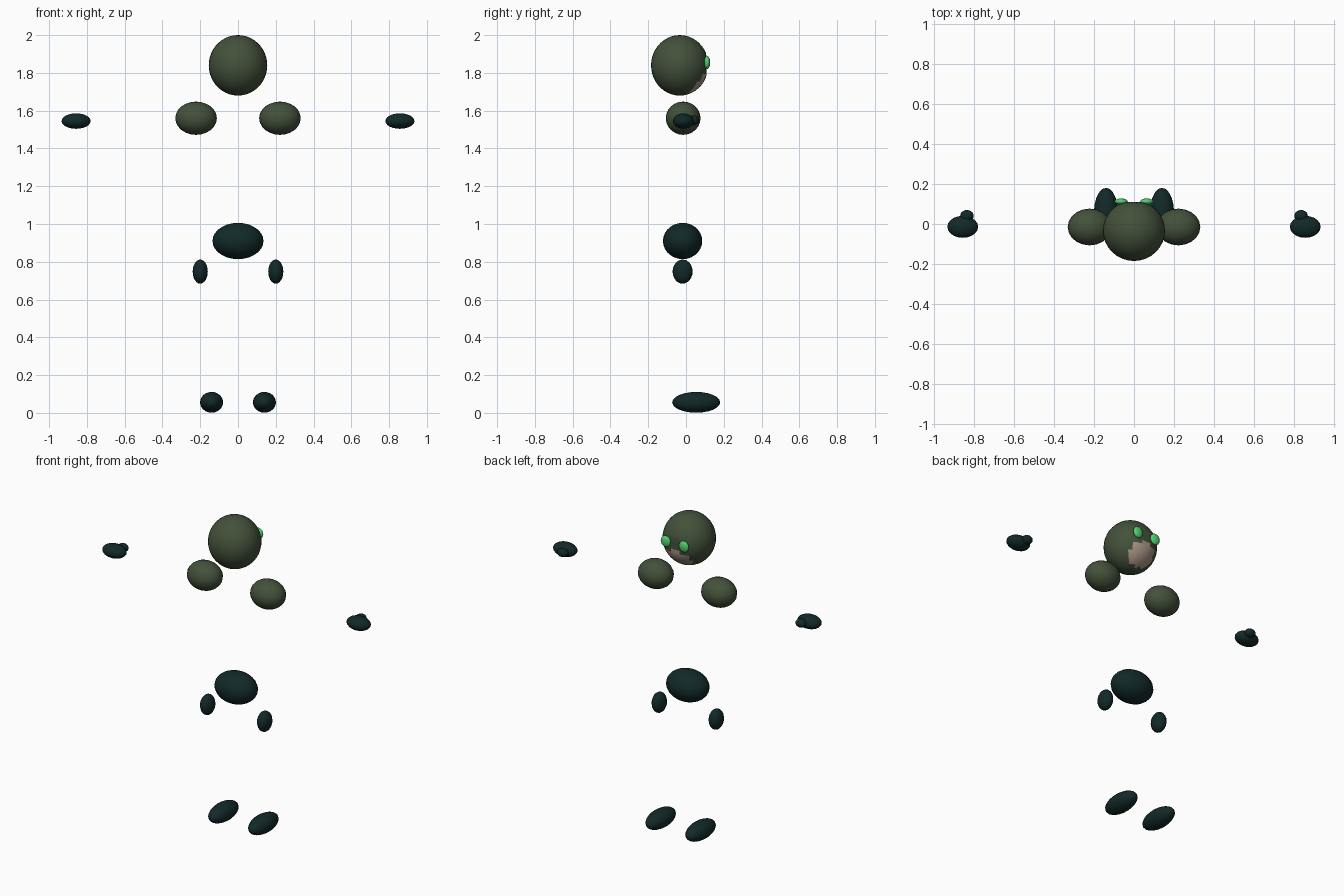
import bpy
import math

if "Cube" in bpy.data.objects:
    bpy.data.objects.remove(bpy.data.objects["Cube"])


def material(name, rgb):
    m = bpy.data.materials.new(name)
    m.diffuse_color = (*rgb, 1.0)
    m.use_nodes = True
    m.node_tree.nodes["Principled BSDF"].inputs["Base Color"].default_value = m.diffuse_color
    return m


OLIVE = material("olive_green", (0.056, 0.083, 0.043))
DARK = material("dark_teal", (0.006, 0.022, 0.022))
GLOW = material("bright_green", (0.09, 0.63, 0.17))
SKIN = material("skin", (0.40, 0.30, 0.235))


def ellipsoid(name, center, radii, mat, segments=20, rings=12):
    bpy.ops.mesh.primitive_uv_sphere_add(segments=segments, ring_count=rings,
                                         radius=1, location=center)
    ob = bpy.context.object
    ob.name = name
    ob.scale = radii
    bpy.ops.object.transform_apply(location=False, rotation=False, scale=True)
    ob.data.materials.append(mat)
    bpy.ops.object.shade_smooth_by_angle(angle=math.radians(40))
    return ob


# Hooded head, flattened a little on the face side
head = ellipsoid("head", (0, -0.033, 1.84), (0.155, 0.152, 0.16), OLIVE, 32, 22)
for v in head.data.vertices:
    v.co.y = min(v.co.y, 0.142)

# Exposed lower face
head.data.materials.append(SKIN)
for p in head.data.polygons:
    c = p.center
    if c.y > 0.05 and (c.x / 0.085) ** 2 + ((c.z + 0.09) / 0.06) ** 2 < 1:
        p.material_index = 1

# Pelvis
ellipsoid("pelvis", (0, -0.018, 0.91), (0.135, 0.104, 0.096), DARK, 24, 14)

# Paired parts: name, centre on the right side, radii, colour
PAIRS = [
    ("eye", (0.064, 0.112, 1.855), (0.033, 0.016, 0.035), GLOW),
    ("shoulder", (0.222, -0.015, 1.56), (0.11, 0.092, 0.088), OLIVE),
    ("hand", (0.857, -0.014, 1.545), (0.077, 0.055, 0.041), DARK),
    ("thumb", (0.836, 0.041, 1.55), (0.034, 0.029, 0.026), DARK),
    ("hip_pouch", (0.20, -0.018, 0.748), (0.04, 0.053, 0.064), DARK),
    ("foot", (0.14, 0.054, 0.056), (0.061, 0.127, 0.055), DARK),
]
for name, (x, y, z), radii, mat in PAIRS:
    for side, sign in (("right", 1), ("left", -1)):
        ellipsoid(f"{side}_{name}", (sign * x, y, z), radii, mat)
